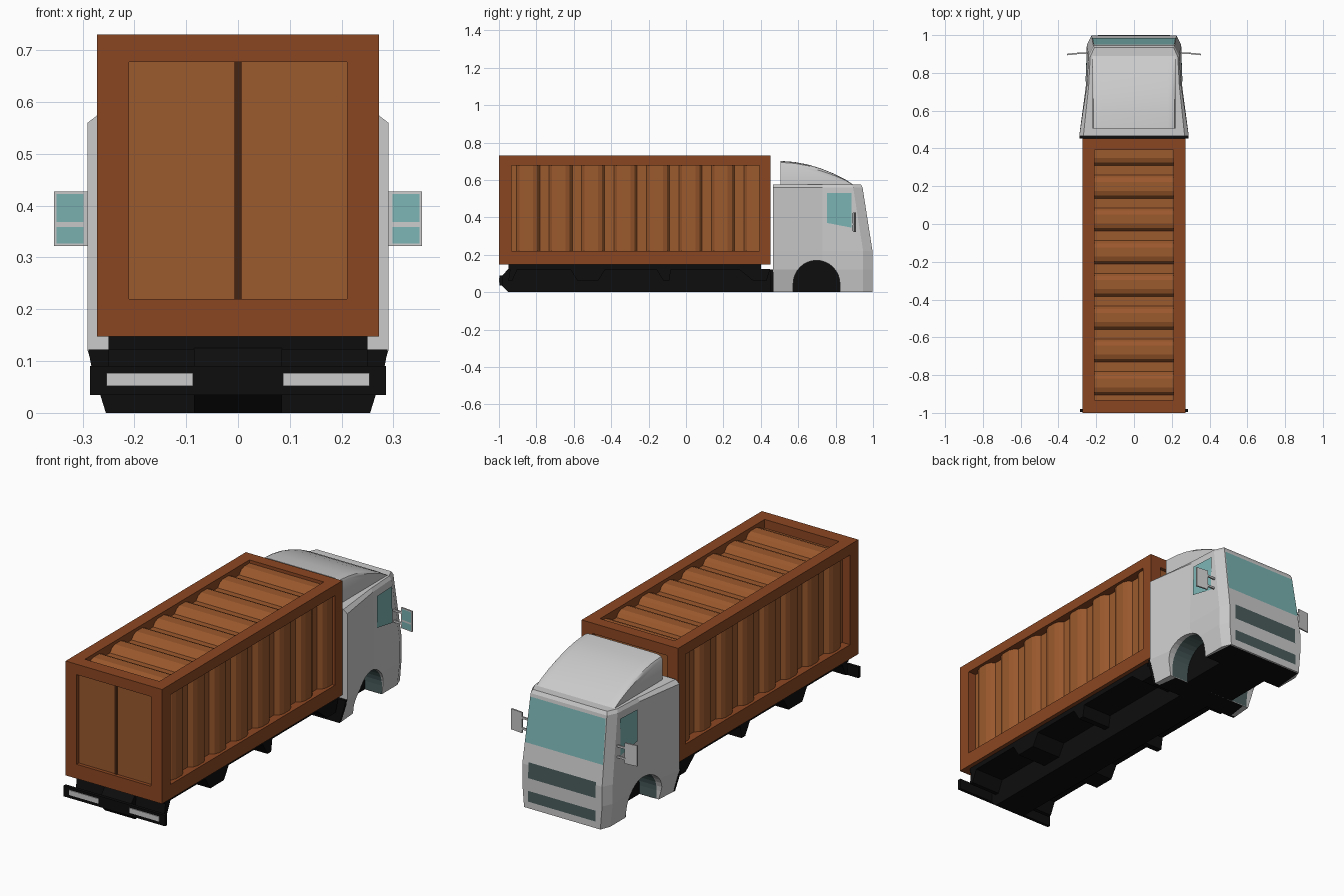
import bpy, bmesh
from math import cos, sin, pi

if "Cube" in bpy.data.objects:
    bpy.data.objects.remove(bpy.data.objects["Cube"])


def mat(name, rgb):
    m = bpy.data.materials.new(name)
    m.diffuse_color = (*rgb, 1)
    m.use_nodes = True
    m.node_tree.nodes["Principled BSDF"].inputs["Base Color"].default_value = m.diffuse_color
    return m


FRAME = mat("rust_frame", (.26, .062, .016))
PANEL = mat("rust_panel", (.33, .1, .026))
GAP = mat("dark_brown", (.06, .018, .006))
BLACK = mat("black", (.004, .004, .004))
GLASS = mat("teal_glass", (.2, .45, .45))
DARK = mat("dark_grille", (.07, .11, .11))


def mesh(name, verts, faces, m=None):
    me = bpy.data.meshes.new(name)
    me.from_pydata(verts, [], faces)
    bm = bmesh.new()
    bm.from_mesh(me)
    bmesh.ops.recalc_face_normals(bm, faces=bm.faces)
    bm.to_mesh(me)
    bm.free()
    ob = bpy.data.objects.new(name, me)
    bpy.context.collection.objects.link(ob)
    if m:
        me.materials.append(m)
    return ob


def loft(name, rings, m=None):
    n = len(rings[0])
    faces = [(k*n+i, k*n+(i+1) % n, (k+1)*n+(i+1) % n, (k+1)*n+i)
             for k in range(len(rings)-1) for i in range(n)]
    faces += [tuple(range(n)), tuple(range((len(rings)-1)*n, len(rings)*n))]
    return mesh(name, [p for r in rings for p in r], faces, m)


def box(name, x, y, z, m=None):
    return loft(name, [[(x[0], y[0], h), (x[1], y[0], h), (x[1], y[1], h), (x[0], y[1], h)] for h in z], m)


def side_prism(name, prof, x0, x1, m=None):
    return loft(name, [[(x, y, z) for y, z in prof] for x in (x0, x1)], m)


# container frame beams
X, Y0, Y1, Z0, Z1 = .272, -1, .452, .147, .73
for s in (-1, 1):
    xs = sorted((s*.21, s*X))
    box("bottom_rail", xs, (Y0, Y1), (Z0, .22), FRAME)
    box("top_rail", xs, (Y0, Y1), (.677, Z1), FRAME)
    for y in ((Y0, -.933), (.392, Y1)):
        box("corner_post", xs, y, (.22, .677), FRAME)
for y in ((Y0, -.933), (.392, Y1)):
    box("bottom_crossbeam", (-.21, .21), y, (Z0, .22), FRAME)
    box("top_crossbeam", (-.21, .21), y, (.677, Z1), FRAME)
box("container_floor", (-.22, .22), (-.95, .41), (.15, .17), FRAME)

# rear doors and front wall
for s in (-1, 1):
    box("door", sorted((s*.007, s*.212)), (-.982, -.96), (.21, .685), PANEL)
box("door_gap", (-.007, .007), (-.986, -.965), (.21, .685), GAP)
box("front_wall", (-.212, .212), (.41, .434), (.21, .685), PANEL)

# corrugated roof and sides: flat valleys between curved humps
WAVE = ((0, 0), (.05, 0), (.066, .02), (.09, .029), (.137, .029), (.159, .02))
pts = [(-.955 + .1735*k + t, h) for k in range(8) for t, h in WAVE]
pts = [(y, h) for y, h in pts if -.94 < y < .4]
pts = [(-.94, pts[0][1])] + pts + [(.4, pts[-1][1])]
strip = [(2*i, 2*i+1, 2*i+3, 2*i+2) for i in range(len(pts)-1)]
mesh("roof_panel", [(x, y, .685+h) for y, h in pts for x in (-.215, .215)], strip, PANEL)
for s in (-1, 1):
    mesh("side_panel", [(s*(.228+h), y, z) for y, h in pts for z in (.21, .69)], strip, PANEL)

# chassis: deck, central spine, hanging side brackets
box("chassis_deck", (-.25, .25), (-.95, .4), (.122, .148), BLACK)
side_prism("chassis_spine", [(-.95, .125), (-.985, .085), (-.985, .035), (-.95, 0), (.48, 0), (.48, .12)],
           -.085, .085, BLACK)
for s in (-1, 1):
    for a, b, c, d in ((-.95, -.93, -.94, -.9), (-.58, -.47, -.62, -.43),
                       (-.12, -.09, -.16, -.08), (.36, .43, .28, .45)):
        side_prism("side_bracket", [(a, .06), (b, .06), (d, .125), (c, .125)], s*.08, s*.25, BLACK)

# rear bumper with light strips
box("rear_bumper", (-.286, .286), (-.996, -.98), (.035, .09), BLACK)
for s in (-1, 1):
    box("rear_light", sorted((s*.087, s*.254)), (-1, -.99), (.052, .077))

# cab shell: stacked outlines (z, back x, middle x, corner x, front x, front y)
LEV = ((0, .255, .235, .235, .215, .997), (.12, .29, .25, .25, .225, .997), (.22, .29, .255, .25, .225, .997),
       (.56, .29, .25, .24, .215, .944), (.577, .268, .24, .232, .21, .934))


def outline(z, xb, xm, xf, xn, yf, y0=.466):
    half = [(xb, y0), (xm, .73), (xf, yf-.05), (xn, yf)]
    return [(x, y, z) for x, y in half] + [(-x, y, z) for x, y in reversed(half)]


cab = loft("cab_body", [outline(*l) for l in LEV])

# wheel arch opening, liners and the black core behind them
arch = [(.698+.125*cos(pi*i/16), .045+.125*sin(pi*i/16)) for i in range(17)]
cutter = side_prism("arch_cutter", [(.823, -.05)] + arch + [(.573, -.05)], -.4, .4)
cutter.hide_render = True
cutter.hide_set(True)
cut = cab.modifiers.new("arch", 'BOOLEAN')
cut.object, cut.operation, cut.solver = cutter, 'DIFFERENCE', 'EXACT'
liner = [(.823, .002)] + arch + [(.573, .002)]
liner = [(.698+(y-.698)*.985, z*.99) for y, z in liner]
for s in (-1, 1):
    mesh("arch_liner", [(s*x, y, z) for y, z in liner for x in (.13, .237)],
         [(2*i, 2*i+1, 2*i+3, 2*i+2) for i in range(len(liner)-1)], DARK)
side_prism("arch_core", [(.57, 0), (.826, 0), (.826, .175), (.57, .175)], -.14, .14, BLACK)

# black cab underside and lower rear wall
for a, b in ((.466, .573), (.823, .99)):
    mesh("cab_underside", [(-.23, a, .0), (.23, a, .0), (.215, b, .0), (-.215, b, .0)],
         [(0, 1, 2, 3)], BLACK).location.z = -.001
low = ((-.255, 0), (.255, 0), (.283, .09), (.289, .122), (-.289, .122), (-.283, .09))
loft("cab_rear_wall", [[(x, y, z) for x, z in low] for y in (.452, .467)], BLACK)


# windscreen and grilles laid on the cab front
def front_y(z):
    return .997 - max(0, z-.22)*.053/.34 + .003


def front_panel(name, z0, z1, x0, x1, m):
    mesh(name, [(-x0, front_y(z0), z0), (x0, front_y(z0), z0), (x1, front_y(z1), z1), (-x1, front_y(z1), z1)],
         [(0, 1, 2, 3)], m)


front_panel("windscreen", .325, .545, .22, .212, GLASS)
front_panel("upper_grille", .155, .235, .19, .19, DARK)
front_panel("lower_grille", .035, .09, .19, .19, DARK)

for s in (-1, 1):
    # side window
    mesh("side_window", [(s*x, y, z) for x, y, z in ((.2545, .755, .53), (.248, .885, .53),
         (.2515, .885, .345), (.2565, .755, .37))], [(0, 1, 2, 3)], GLASS)
    # mirror housing, two glasses and two arms
    loft("mirror_housing", [[(s*.29, .9, z), (s*.355, .893, z), (s*.355, .901, z), (s*.29, .908, z)]
                            for z in (.322, .427)])
    for z0, z1 in ((.327, .359), (.368, .422)):
        mesh("mirror_glass", [(s*.298, .897, z0), (s*.35, .8915, z0), (s*.35, .8915, z1), (s*.298, .897, z1)],
             [(0, 1, 2, 3)], GLASS)
    for z in (.345, .4):
        box("mirror_arm", sorted((s*.235, s*.295)), (.9, .908), (z-.005, z+.005))

# curved roof fairing with softened side edges
prof = [(.505, .57), (.505, .702), (.58, .696), (.65, .683), (.72, .662), (.79, .634), (.85, .604), (.895, .574), (.895, .57)]
fair = loft("roof_fairing", [[(x, y, .57+(z-.57)*k) for y, z in prof]
                             for x, k in ((-.22, .86), (-.214, .94), (-.2, .985), (-.18, 1),
                                          (.18, 1), (.2, .985), (.214, .94), (.22, .86))])
bpy.context.view_layer.objects.active = fair
fair.select_set(True)
bpy.ops.object.shade_smooth_by_angle(angle=.6)
